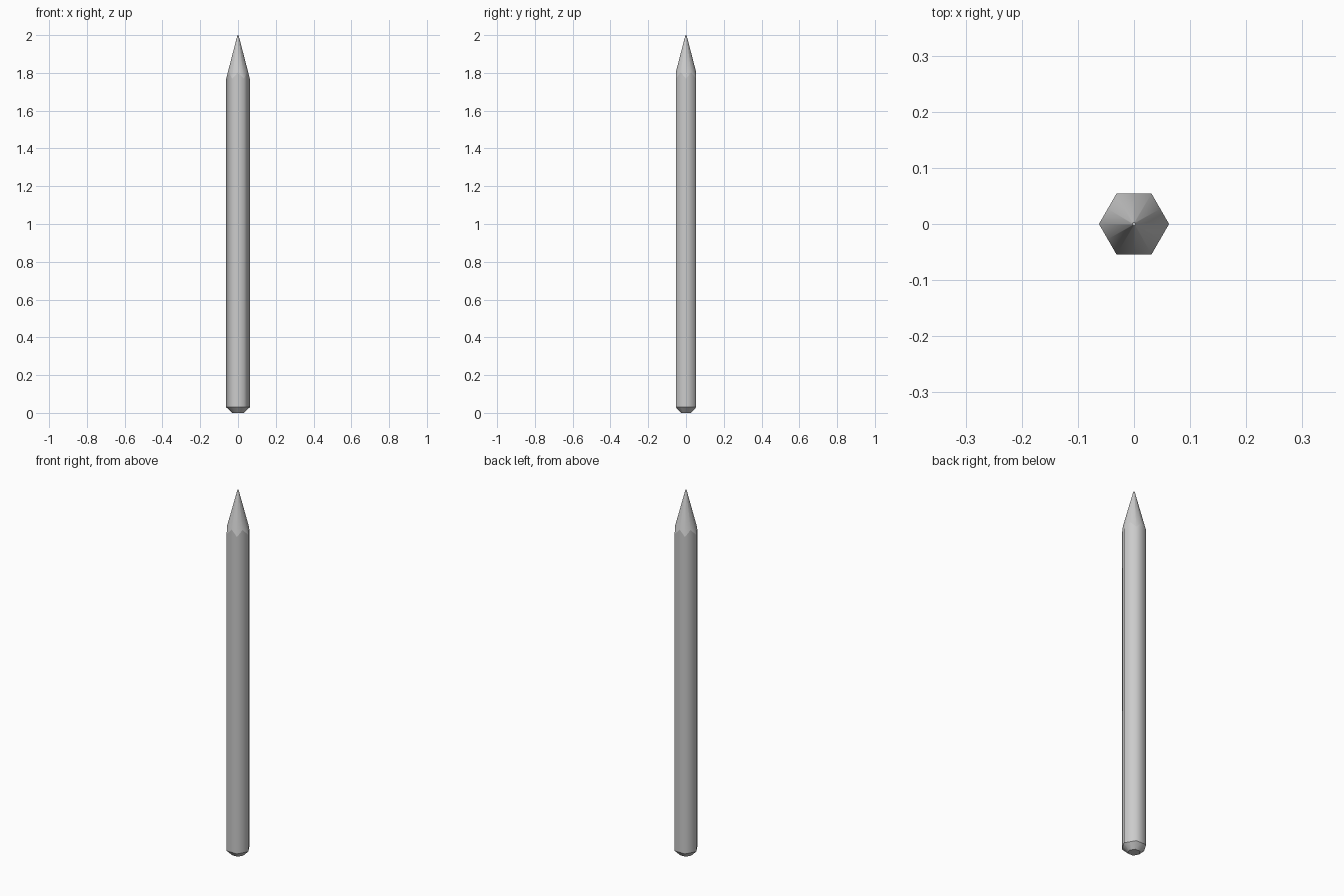
import bpy, bmesh, math

if "Cube" in bpy.data.objects:
    bpy.data.objects.remove(bpy.data.objects["Cube"])

R = 0.0625          # corner radius of the hexagonal shaft
TIP = 0.003         # blunt tip radius
SLOPE = (2.0 - 1.77) / (R - TIP)
N = 12              # six corners and six mid-flat points


def hex_radius(i):
    return R if i % 2 == 0 else R * math.cos(math.pi / 6)


def ring(bm, radius, height):
    verts = []
    for i in range(N):
        a = 2 * math.pi * i / N
        r = radius(i)
        verts.append(bm.verts.new((r * math.cos(a), r * math.sin(a), height(r))))
    return verts


bm = bmesh.new()
rings = [
    # tapered butt end
    ring(bm, lambda i: hex_radius(i) * 0.5, lambda r: 0.0),
    ring(bm, hex_radius, lambda r: 0.03),
    # scalloped line where the sharpened cone cuts the shaft
    ring(bm, hex_radius, lambda r: 2.0 - (r - TIP) * SLOPE),
    # point
    ring(bm, lambda i: TIP, lambda r: 2.0),
]
for lo, hi in zip(rings, rings[1:]):
    for i in range(N):
        j = (i + 1) % N
        bm.faces.new((lo[i], lo[j], hi[j], hi[i]))
bm.faces.new(rings[0][::-1])
bm.faces.new(rings[-1])

# smooth around the shaft, crisp between sections
for f in bm.faces:
    f.smooth = True
for loop in rings:
    for i in range(N):
        bm.edges.get((loop[i], loop[(i + 1) % N])).smooth = False

mesh = bpy.data.meshes.new("pencil")
bm.to_mesh(mesh)
bm.free()
pencil = bpy.data.objects.new("pencil", mesh)
bpy.context.collection.objects.link(pencil)
